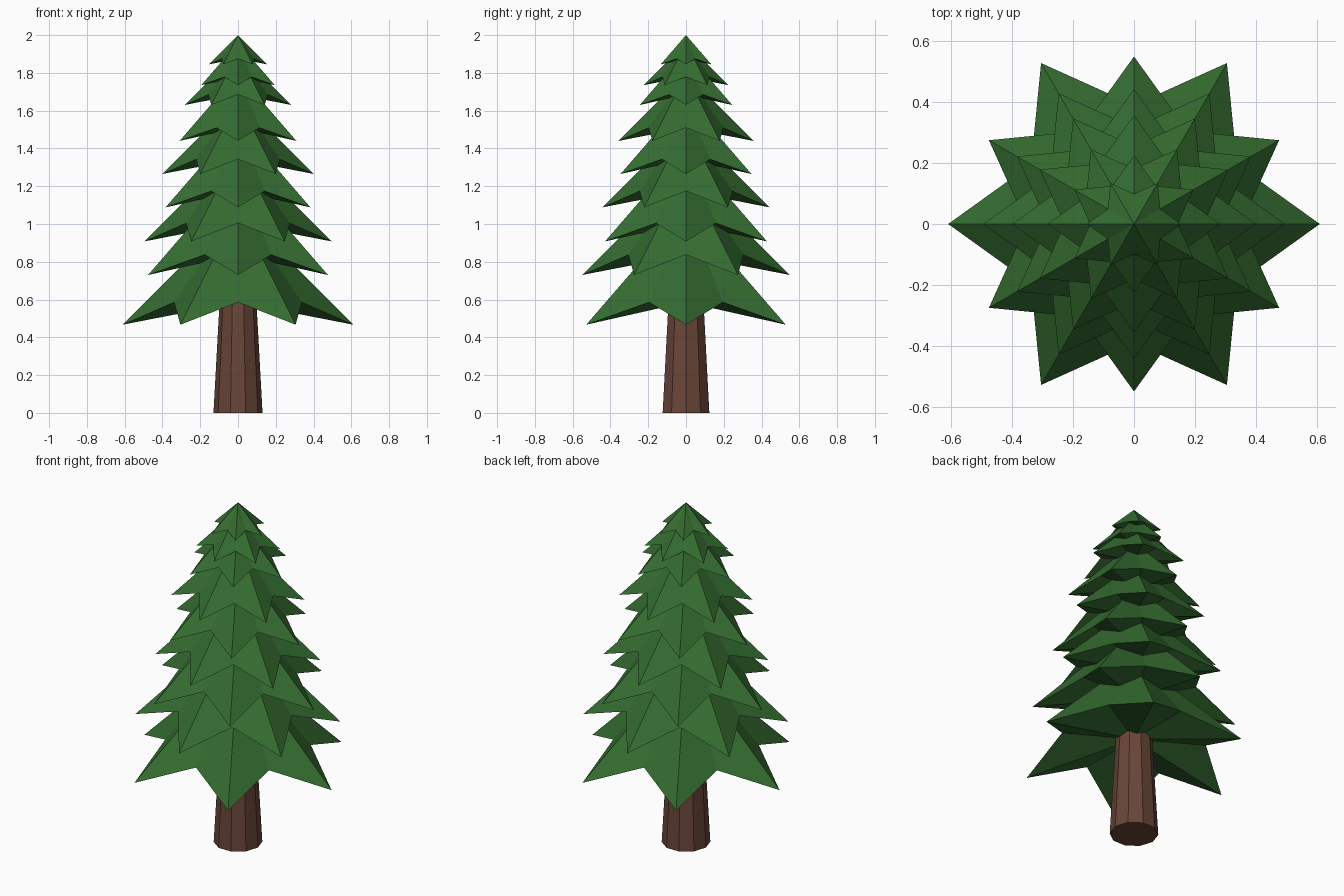
import bpy, bmesh
from math import cos, sin, pi

if "Cube" in bpy.data.objects:
    bpy.data.objects.remove(bpy.data.objects["Cube"])


def material(name, rgb):
    m = bpy.data.materials.new(name)
    m.diffuse_color = (*rgb, 1)
    m.use_nodes = True
    m.node_tree.nodes["Principled BSDF"].inputs["Base Color"].default_value = m.diffuse_color
    return m


def finish(bm, name, mat):
    bmesh.ops.recalc_face_normals(bm, faces=bm.faces)
    mesh = bpy.data.meshes.new(name)
    bm.to_mesh(mesh)
    bm.free()
    mesh.materials.append(mat)
    obj = bpy.data.objects.new(name, mesh)
    bpy.context.collection.objects.link(obj)
    return obj


def branch_tier(name, radius, z, turn, mat):
    """Six-pointed star skirt: drooping tips, raised notches, pointed top."""
    bm = bmesh.new()
    notch_z = z + 0.195 * radius
    top = bm.verts.new((0, 0, z + radius))
    under = bm.verts.new((0, 0, notch_z))
    ring = []
    for i in range(12):
        a = turn + i * pi / 6
        r, h = (radius, z) if i % 2 == 0 else (0.64 * radius, notch_z)
        ring.append(bm.verts.new((r * cos(a), r * sin(a), h)))
    for i, v in enumerate(ring):
        w = ring[(i + 1) % 12]
        bm.faces.new((v, w, top))
        bm.faces.new((w, v, under))
    finish(bm, name, mat)


green = material("needles", (0.035, 0.15, 0.03))
brown = material("bark", (0.14, 0.06, 0.04))

# Branch tiers from bottom to top, alternately turned by half a point
tiers = [(0.61, 0.467), (0.55, 0.73), (0.495, 0.908), (0.443, 1.088), (0.40, 1.265),
         (0.357, 1.44), (0.283, 1.63), (0.225, 1.735), (0.155, 1.845)]
for n, (radius, z) in enumerate(tiers):
    branch_tier(f"branch_tier_{n + 1}", radius, z, (n % 2) * pi / 6, green)

# Tapered ten-sided trunk
bm = bmesh.new()
rings = [[bm.verts.new((r * cos(i * pi / 5), r * sin(i * pi / 5), z)) for i in range(10)]
         for r, z in ((0.13, 0), (0.094, 0.65))]
for i in range(10):
    j = (i + 1) % 10
    bm.faces.new((rings[0][i], rings[0][j], rings[1][j], rings[1][i]))
for r in rings:
    bm.faces.new(r)
finish(bm, "trunk", brown)
